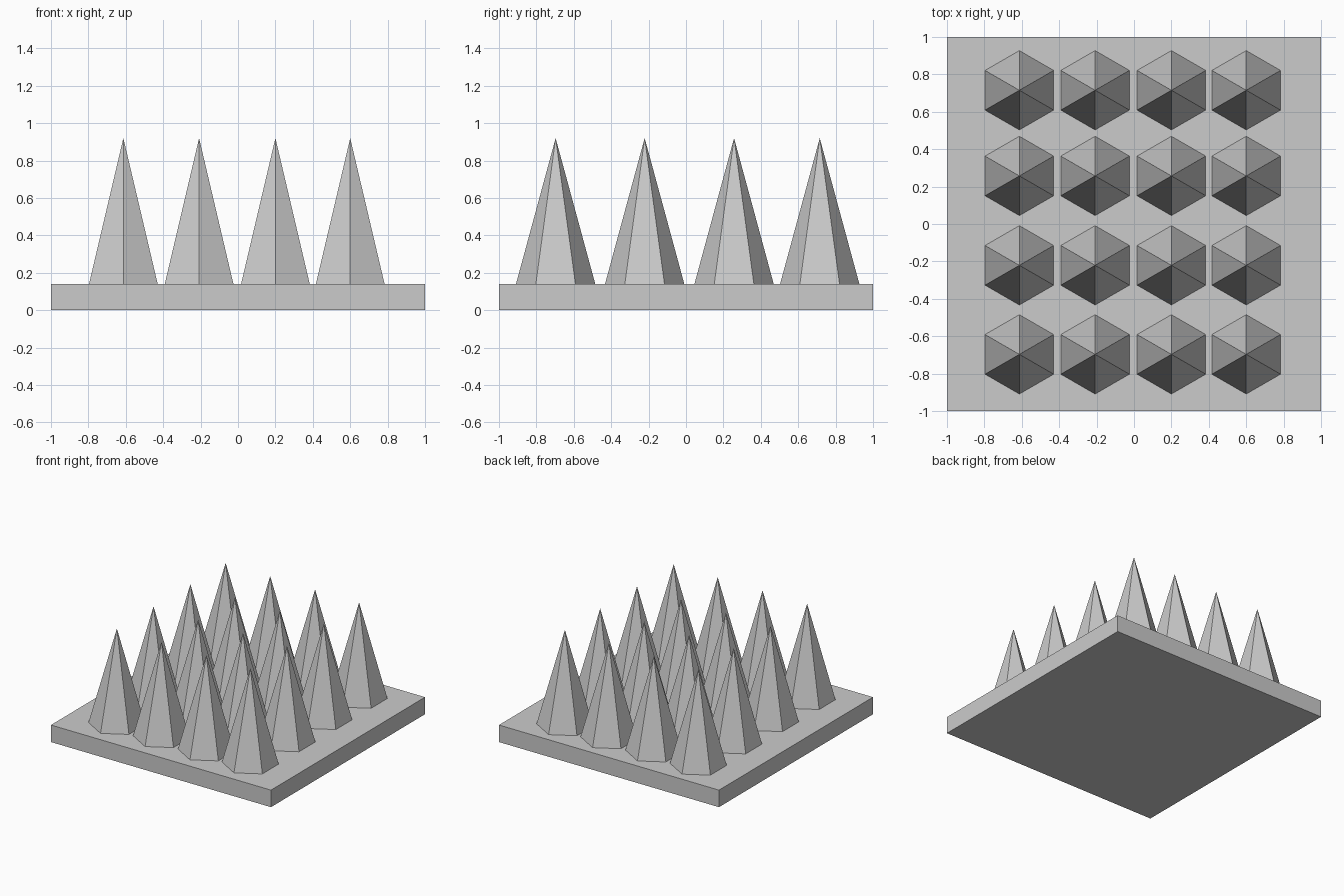
import bpy
from math import pi

if "Cube" in bpy.data.objects:
    bpy.data.objects.remove(bpy.data.objects["Cube"])

BASE_H = 0.14
TIP_Z = 0.92
RADIUS = 0.212

# square base slab
bpy.ops.mesh.primitive_cube_add(size=1, location=(0, 0, BASE_H / 2))
base = bpy.context.object
base.name = "base_plate"
base.scale = (2, 2, BASE_H)
bpy.ops.object.transform_apply(location=False, rotation=False, scale=True)

# six-sided spike, corners pointing along y
bpy.ops.mesh.primitive_cone_add(vertices=6, radius1=RADIUS, radius2=0,
                                depth=TIP_Z - BASE_H)
proto = bpy.context.object
mesh = proto.data
mesh.name = "spike"
bpy.data.objects.remove(proto)
# make sure a corner lies on the y axis
if max(v.co.y for v in mesh.vertices) < RADIUS * 0.99:
    from mathutils import Matrix
    mesh.transform(Matrix.Rotation(pi / 6, 4, 'Z'))

# 4 x 4 grid of spikes
for r, y in enumerate((-0.697, -0.221, 0.257, 0.715)):
    for c, x in enumerate((-0.613, -0.208, 0.2, 0.6)):
        spike = bpy.data.objects.new(f"spike_{r + 1}_{c + 1}", mesh)
        spike.location = (x, y, (BASE_H + TIP_Z) / 2)
        bpy.context.collection.objects.link(spike)
